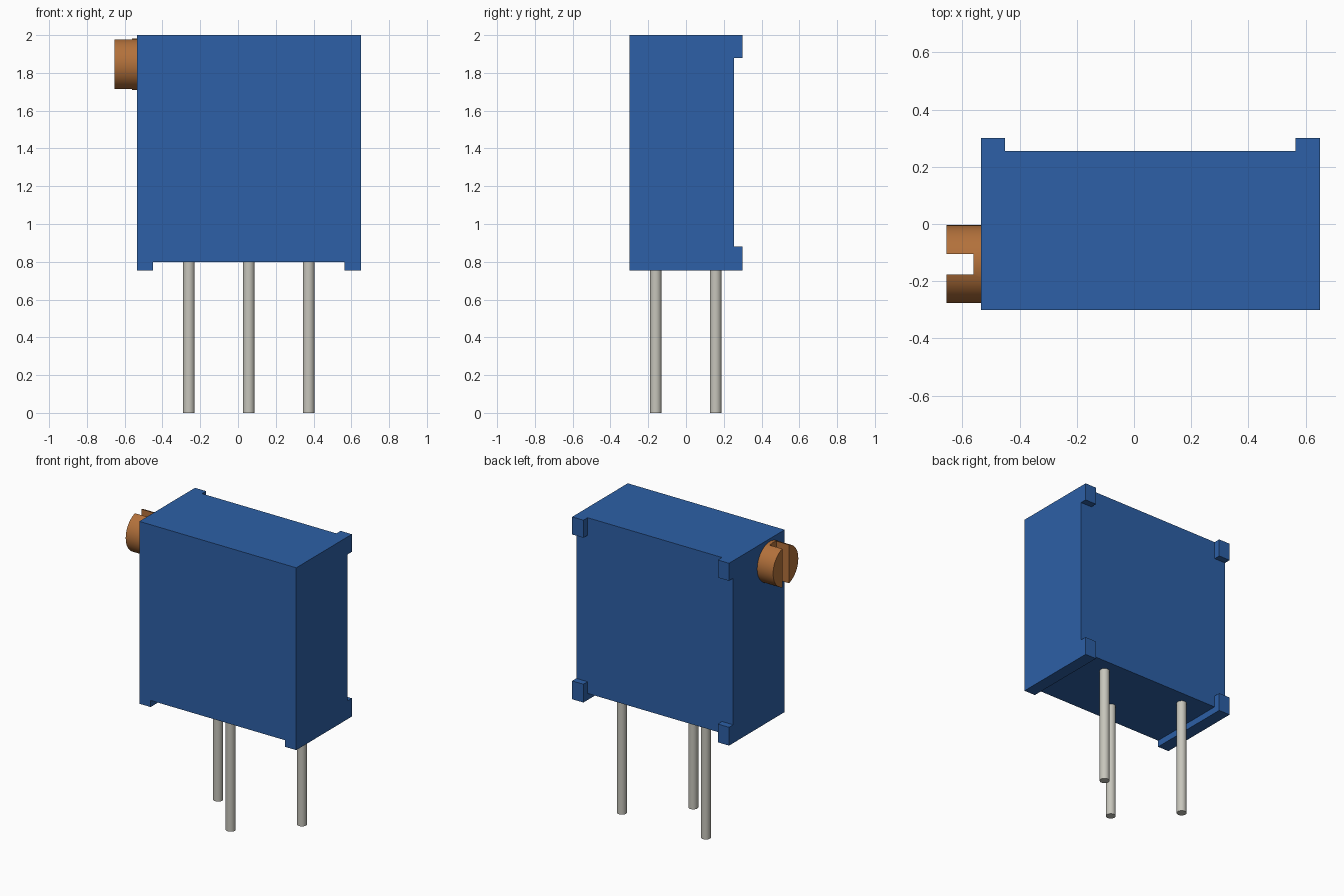
import bpy
import math

default_cube = bpy.data.objects.get("Cube")
if default_cube:
    bpy.data.objects.remove(default_cube, do_unlink=True)


def material(name, rgb):
    mat = bpy.data.materials.new(name)
    mat.use_nodes = True
    colour = (*rgb, 1.0)
    mat.diffuse_color = colour
    mat.node_tree.nodes["Principled BSDF"].inputs["Base Color"].default_value = colour
    return mat


def box(name, low, high, mat=None):
    centre = [(a + b) / 2 for a, b in zip(low, high)]
    bpy.ops.mesh.primitive_cube_add(size=1, location=centre)
    obj = bpy.context.object
    obj.name = name
    obj.scale = [b - a for a, b in zip(low, high)]
    bpy.ops.object.transform_apply(location=False, rotation=False, scale=True)
    if mat:
        obj.data.materials.append(mat)
    return obj


def cylinder(name, radius, length, centre, mat, sides, rotation=(0, 0, 0)):
    bpy.ops.mesh.primitive_cylinder_add(vertices=sides, radius=radius, depth=length,
                                        location=centre, rotation=rotation)
    obj = bpy.context.object
    obj.name = name
    obj.data.materials.append(mat)
    return obj


def cut(obj, low, high):
    """Subtract a box from an object and discard the cutter."""
    cutter = box("cutter", low, high)
    cutter.hide_render = True
    bpy.context.view_layer.objects.active = obj
    mod = obj.modifiers.new("cut", "BOOLEAN")
    mod.operation = "DIFFERENCE"
    mod.solver = "EXACT"
    mod.object = cutter
    bpy.ops.object.modifier_apply(modifier=mod.name)
    bpy.data.objects.remove(cutter, do_unlink=True)


def smooth(obj):
    bpy.ops.object.select_all(action="DESELECT")
    obj.select_set(True)
    bpy.context.view_layer.objects.active = obj
    bpy.ops.object.shade_smooth_by_angle(angle=math.radians(30))


blue = material("blue plastic", (0.026, 0.117, 0.385))
copper = material("copper screw", (0.45, 0.165, 0.044))
tin = material("tinned metal", (0.57, 0.56, 0.50))

# Housing: a block with recesses that leave corner pads and two bottom rails
LEFT, RIGHT, RAIL = 0.65, -0.535, 0.085
BOTTOM, TOP = 0.755, 2.0
housing = box("housing", (RIGHT, -0.30, BOTTOM), (LEFT, 0.30, TOP), blue)
inner = (RIGHT + RAIL, LEFT - RAIL)
cut(housing, (inner[0], -1, 0), (inner[1], 1, 0.80))       # between the rails
cut(housing, (inner[0], 0.255, 0), (inner[1], 1, 3))       # back, between left and right pads
cut(housing, (-1, 0.255, 0.88), (1, 1, 1.88))              # back, between upper and lower pads

# Adjustment screw with a vertical driver slot
screw_y, screw_z = -0.14, 1.845
screw = cylinder("adjustment_screw", 0.136, 0.13, (-0.59, screw_y, screw_z), copper, 48,
                 (0, math.pi / 2, 0))
cut(screw, (-1, screw_y - 0.036, 1), (-0.56, screw_y + 0.036, 3))
smooth(screw)

# Three pins, the middle one set towards the front
for name, x, y in (("right_pin", -0.26, 0.157),
                   ("middle_pin", 0.057, -0.16),
                   ("left_pin", 0.374, 0.157)):
    pin = cylinder(name, 0.031, 0.81, (x, y, 0.405), tin, 32)
    smooth(pin)
